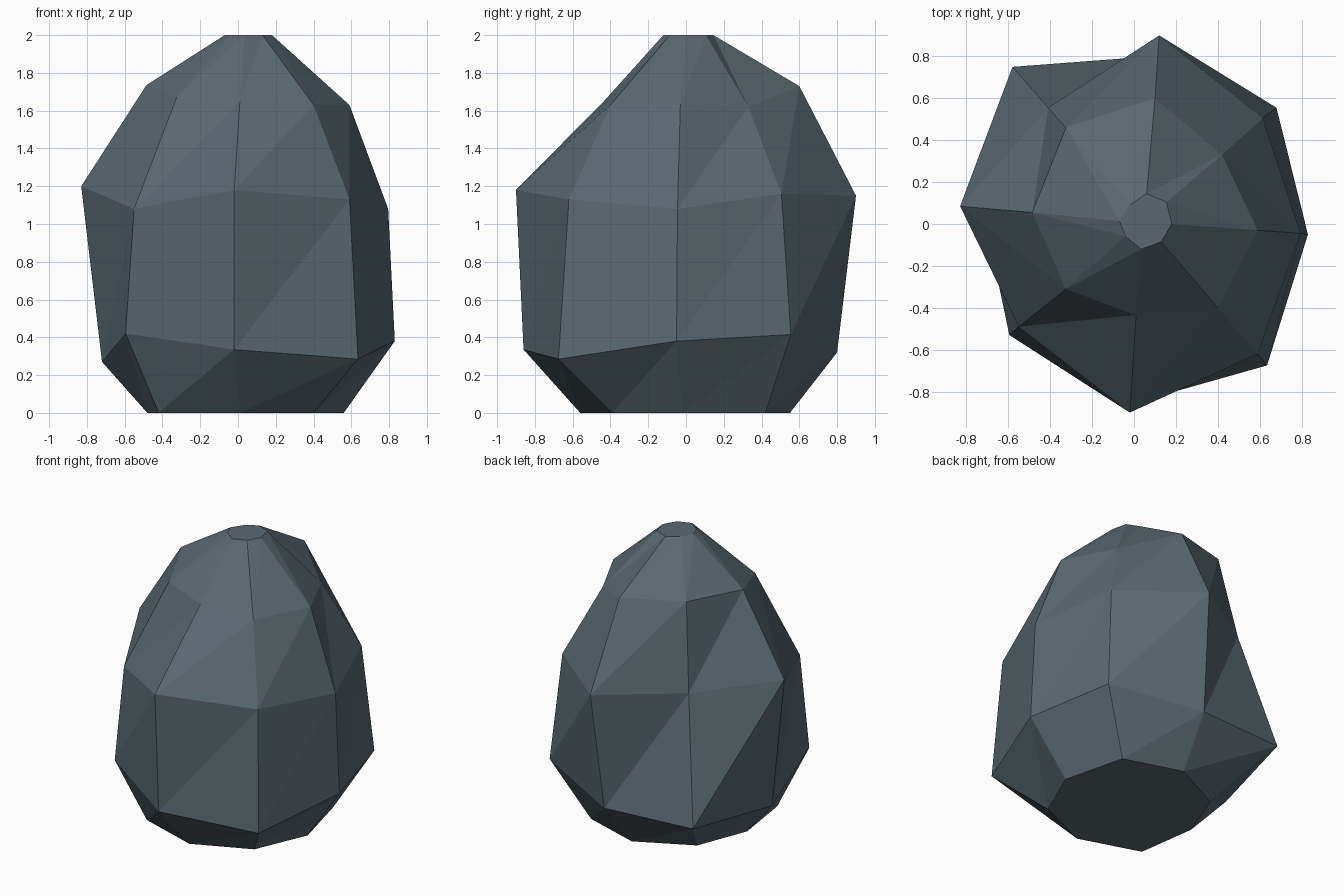
import bpy, bmesh

# Chiselled boulder: five eight-sided rings, listed counter-clockwise from the right (+x)
base = [(.56, -.02), (.45, .42), (.04, .55), (-.34, .36),
        (-.48, 0), (-.42, -.42), (.01, -.56), (.40, -.39)]
belly = [(.83, -.05, .38), (.68, .555, .415), (.08, .80, .32), (-.58, .75, .33),
         (-.72, .065, .27), (-.595, -.53, .42), (-.02, -.86, .335), (.635, -.675, .285)]
waist = [(.795, -.045, 1.08), (.615, .505, 1.16), (.12, .90, 1.15), (-.41, .555, 1.17),
         (-.83, .085, 1.2), (-.55, -.49, 1.08), (-.02, -.90, 1.18), (.59, -.62, 1.13)]
shoulder = [(.59, -.03, 1.63), (.42, .33, 1.62), (.10, .60, 1.73), (-.325, .46, 1.76),
            (-.485, .055, 1.735), (-.325, -.31, 1.67), (.01, -.435, 1.65), (.40, -.40, 1.63)]
tip = [(.18, 0), (.155, .105), (.06, .145), (-.02, .09),
       (-.07, .015), (-.04, -.06), (.035, -.12), (.13, -.085)]

rings = [[(x, y, 0) for x, y in base], belly, waist, shoulder,
         [(x, y, 2) for x, y in tip]]

bm = bmesh.new()
loops = [[bm.verts.new(p) for p in ring] for ring in rings]

# Facets: each band is split along the diagonal that climbs counter-clockwise
for low, high in zip(loops, loops[1:]):
    for i in range(8):
        j = (i + 1) % 8
        bm.faces.new((low[i], low[j], high[j]))
        bm.faces.new((low[i], high[j], high[i]))

# Flat underside and flat tip
bm.faces.new(loops[0][::-1])
bm.faces.new(loops[-1])

mesh = bpy.data.meshes.new("boulder")
bm.to_mesh(mesh)
bm.free()

stone = bpy.data.materials.new("slate_grey")
stone.diffuse_color = (.102, .141, .162, 1)
mesh.materials.append(stone)

boulder = bpy.data.objects.new("boulder", mesh)
bpy.context.collection.objects.link(boulder)
